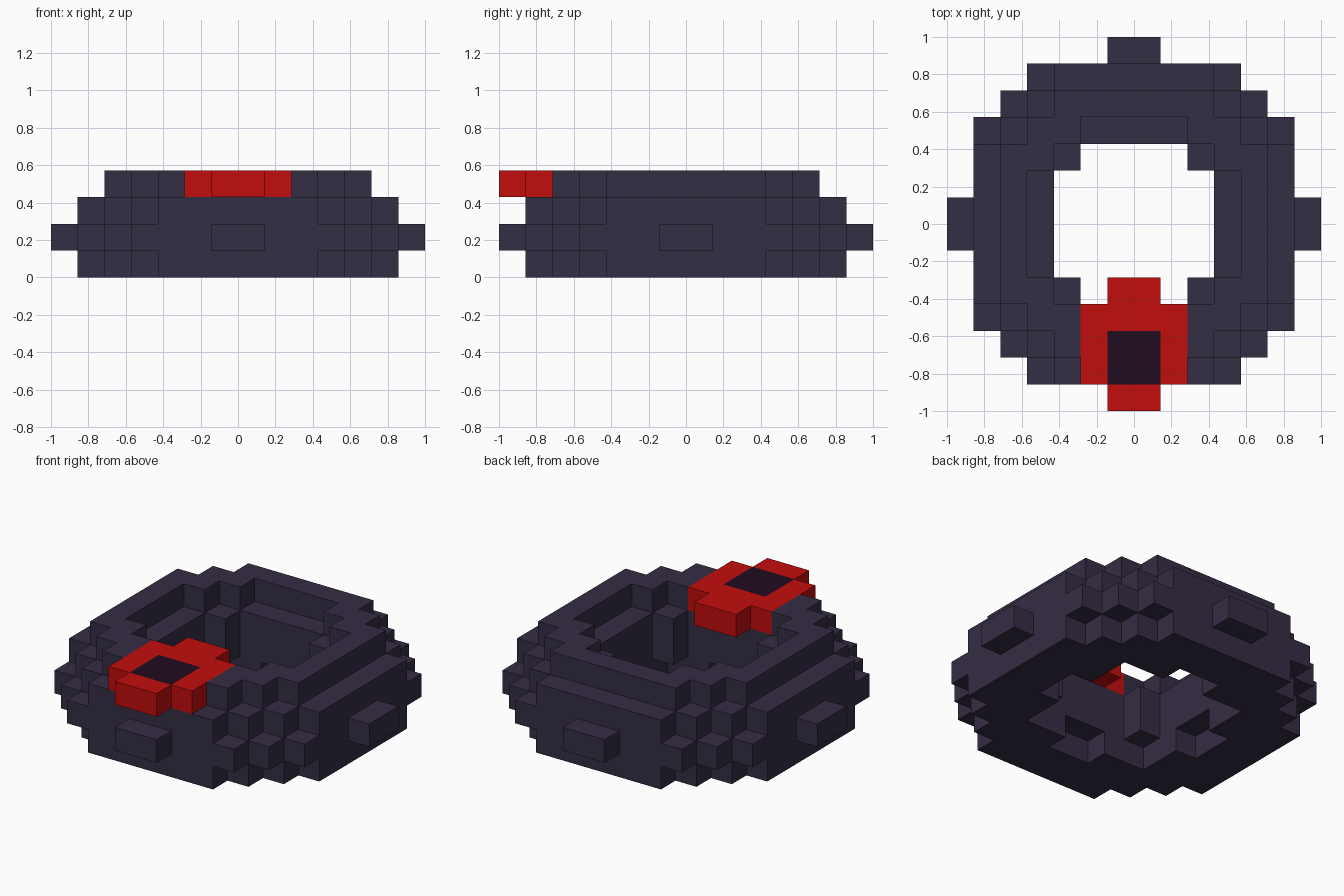
import bpy, bmesh, math
from mathutils import Vector

if "Cube" in bpy.data.objects:
    bpy.data.objects.remove(bpy.data.objects["Cube"], do_unlink=True)

U = 1 / 7  # side of one block


def material(name, color):
    m = bpy.data.materials.new(name)
    m.use_nodes = True
    m.diffuse_color = (*color, 1)
    m.node_tree.nodes["Principled BSDF"].inputs["Base Color"].default_value = (*color, 1)
    return m


def block_part(name, cells, mat):
    """Skin a set of unit blocks with outer faces only, merging flat areas."""
    bm = bmesh.new()
    for c in cells:
        for axis in range(3):
            for side in (0, 1):
                step = [0, 0, 0]
                step[axis] = 2 * side - 1
                if tuple(a + s for a, s in zip(c, step)) in cells:
                    continue
                corners = []
                for u, v in ((0, 0), (1, 0), (1, 1), (0, 1)):
                    p = Vector(c)
                    p[axis] += side
                    p[(axis + 1) % 3] += u
                    p[(axis + 2) % 3] += v
                    corners.append(bm.verts.new(p * U))
                bm.faces.new(corners if side else corners[::-1])
    bmesh.ops.remove_doubles(bm, verts=bm.verts, dist=U / 100)
    bmesh.ops.dissolve_limit(bm, angle_limit=math.radians(1),
                             verts=bm.verts, edges=bm.edges)
    mesh = bpy.data.meshes.new(name)
    bm.to_mesh(mesh)
    bm.free()
    mesh.materials.append(mat)
    obj = bpy.data.objects.new(name, mesh)
    bpy.context.collection.objects.link(obj)


def box(x, y, z):
    return {(i, j, k) for i in range(*x) for j in range(*y) for k in range(*z)}


def stepped_disc(size, diagonal, z):
    """Square layer of half-width size with stair-stepped corners."""
    def ring(i):
        return i if i >= 0 else -i - 1
    return {c for c in box((-size, size), (-size, size), (z, z + 1))
            if ring(c[0]) + ring(c[1]) <= diagonal}


# Ring layers: outer size and diagonal, then hole size and diagonal
layers = [(6, 7, 3, 4), (6, 8, 3, 3), (6, 7, 3, 3), (5, 6, 4, 4)]
ring_cells = set()
for z, (outer, outer_diag, hole, hole_diag) in enumerate(layers):
    ring_cells |= stepped_disc(outer, outer_diag, z) - stepped_disc(hole, hole_diag, z)

# Studs around the outside, niches low on the inside wall
ring_cells |= box((-7, 7), (-1, 1), (1, 2)) - box((-6, 6), (-1, 1), (1, 2))
ring_cells |= box((-1, 1), (-7, 7), (1, 2)) - box((-1, 1), (-6, 6), (1, 2))
ring_cells -= box((-4, 4), (-1, 1), (0, 1)) | box((-1, 1), (-4, 4), (0, 1))
ring_cells -= box((-3, 3), (-1, 1), (1, 2)) | box((-1, 1), (-3, 3), (1, 2))

# Emblem on the front of the top layer
gem_cells = box((-1, 1), (-6, -4), (3, 4))
emblem_cells = (box((-1, 1), (-7, -2), (3, 4)) | box((-2, 2), (-6, -3), (3, 4))) - gem_cells
ring_cells -= emblem_cells | gem_cells

block_part("ring_band", ring_cells, material("dark slate purple", (0.036, 0.026, 0.058)))
block_part("emblem_frame", emblem_cells, material("bright red", (0.54, 0.004, 0.004)))
block_part("emblem_gem", gem_cells, material("deep plum", (0.015, 0.0035, 0.014)))
